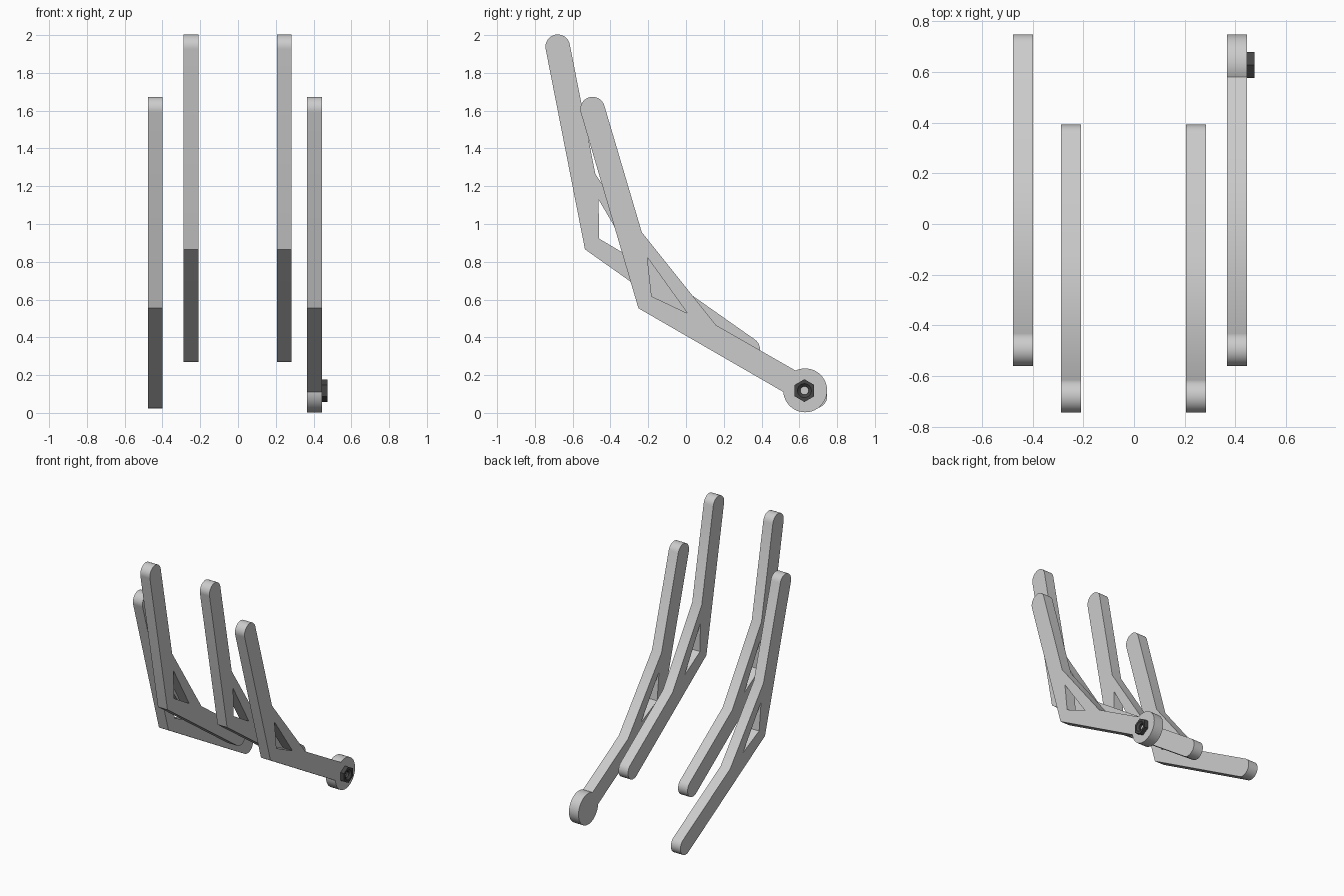
import bpy, bmesh
from math import radians, asin, pi, cos, sin
from mathutils import Vector, Matrix

if "Cube" in bpy.data.objects:
    bpy.data.objects.remove(bpy.data.objects["Cube"])

W = 0.065                                   # half width of every arm
UP, LOW = radians(106.4), radians(-30)      # directions of the two arms
# profile x, y, z -> world y, z, x
AXES = Matrix(((0, 0, 1), (1, 0, 0), (0, 1, 0))).to_4x4()


def polar(angle, r):
    return Vector((cos(angle) * r, sin(angle) * r))


def end_arc(direction, side, length, r, steps):
    """Rounded arm end; a radius above W gives a round boss."""
    c = polar(direction, length) + polar(direction + side * pi / 2, W)
    a = pi - asin(min(1, W / r))
    return [c + polar(direction - a + 2 * a * i / steps, r) for i in range(steps + 1)]


def smooth(ob):
    bpy.ops.object.select_all(action='DESELECT')
    ob.select_set(True)
    bpy.context.view_layer.objects.active = ob
    bpy.ops.object.shade_smooth_by_angle(angle=radians(30))


def bracket(name, x, corner, tilt, low_len, low_r=W, steps=16):
    outline = [Vector((0, 0))]
    outline += end_arc(LOW, 1, low_len, low_r, steps)
    outline += [Vector((0.412, -0.09)), Vector((0.018, 0.402))]
    outline += end_arc(UP, -1, 1.08, W, 16)
    hole = [Vector(p) for p in ((0.047, 0.27), (0.07, 0.063), (0.26, -0.027))]
    cu = bpy.data.curves.new(name, 'CURVE')
    cu.dimensions, cu.fill_mode, cu.extrude = '2D', 'BOTH', 0.0395
    rot = Matrix.Rotation(radians(tilt), 2)
    for pts in (outline, hole):
        sp = cu.splines.new('POLY')
        sp.points.add(len(pts) - 1)
        for p, v in zip(sp.points, pts):
            p.co = (*(rot @ v), 0, 1)
        sp.use_cyclic_u = True
    tmp = bpy.data.objects.new(name + "_curve", cu)
    bpy.context.collection.objects.link(tmp)
    bpy.context.view_layer.update()
    me = bpy.data.meshes.new_from_object(tmp.evaluated_get(bpy.context.evaluated_depsgraph_get()))
    bpy.data.objects.remove(tmp)
    bm = bmesh.new()
    bm.from_mesh(me)
    bmesh.ops.remove_doubles(bm, verts=bm.verts, dist=1e-4)
    bmesh.ops.transform(bm, matrix=AXES, verts=bm.verts)
    bmesh.ops.recalc_face_normals(bm, faces=bm.faces)
    bm.to_mesh(me)
    bm.free()
    me.materials.clear()
    ob = bpy.data.objects.new(name, me)
    ob.location = (x, *corner)
    bpy.context.collection.objects.link(ob)
    smooth(ob)


# Outer pair (the right one ends in a round boss) and raised inner pair
OUTER, INNER = (-0.252, 0.554), (-0.535, 0.866)
bracket("outer_bracket_left", -0.438, OUTER, 0, 1.042)
bracket("outer_bracket_right", 0.406, OUTER, 0, 0.982, 0.116, 48)
for side, x in (("left", -0.248), ("right", 0.245)):
    bracket("inner_bracket_" + side, x, INNER, -5.3, 1.01)

# Dark hexagonal nut with a countersunk bore
bm = bmesh.new()
N = 24


def ring(r, z, hexa=False):
    vs = []
    for i in range(N):
        a = 2 * pi * i / N + pi / 2
        k = cos(pi / 6) / cos((2 * pi * i / N) % (pi / 3) - pi / 6) if hexa else 1
        vs.append(bm.verts.new((*polar(a, r * k), z)))
    return vs


rings = [ring(0.06, 0.0, True), ring(0.06, 0.029, True), ring(0.037, 0.029),
         ring(0.022, 0.017), ring(0.022, 0.0)]
for a, b in zip(rings, rings[1:] + rings[:1]):
    for i in range(N):
        bm.faces.new((a[i], a[(i + 1) % N], b[(i + 1) % N], b[i]))
bmesh.ops.transform(bm, matrix=AXES, verts=bm.verts)
bmesh.ops.recalc_face_normals(bm, faces=bm.faces)
me = bpy.data.meshes.new("hex_nut")
bm.to_mesh(me)
bm.free()
dark = bpy.data.materials.new("dark_metal")
dark.diffuse_color = (0.06, 0.06, 0.06, 1)
dark.use_nodes = True
dark.node_tree.nodes["Principled BSDF"].inputs["Base Color"].default_value = dark.diffuse_color
me.materials.append(dark)
nut = bpy.data.objects.new("hex_nut", me)
nut.location = (0.4455, 0.627, 0.118)
bpy.context.collection.objects.link(nut)
smooth(nut)
